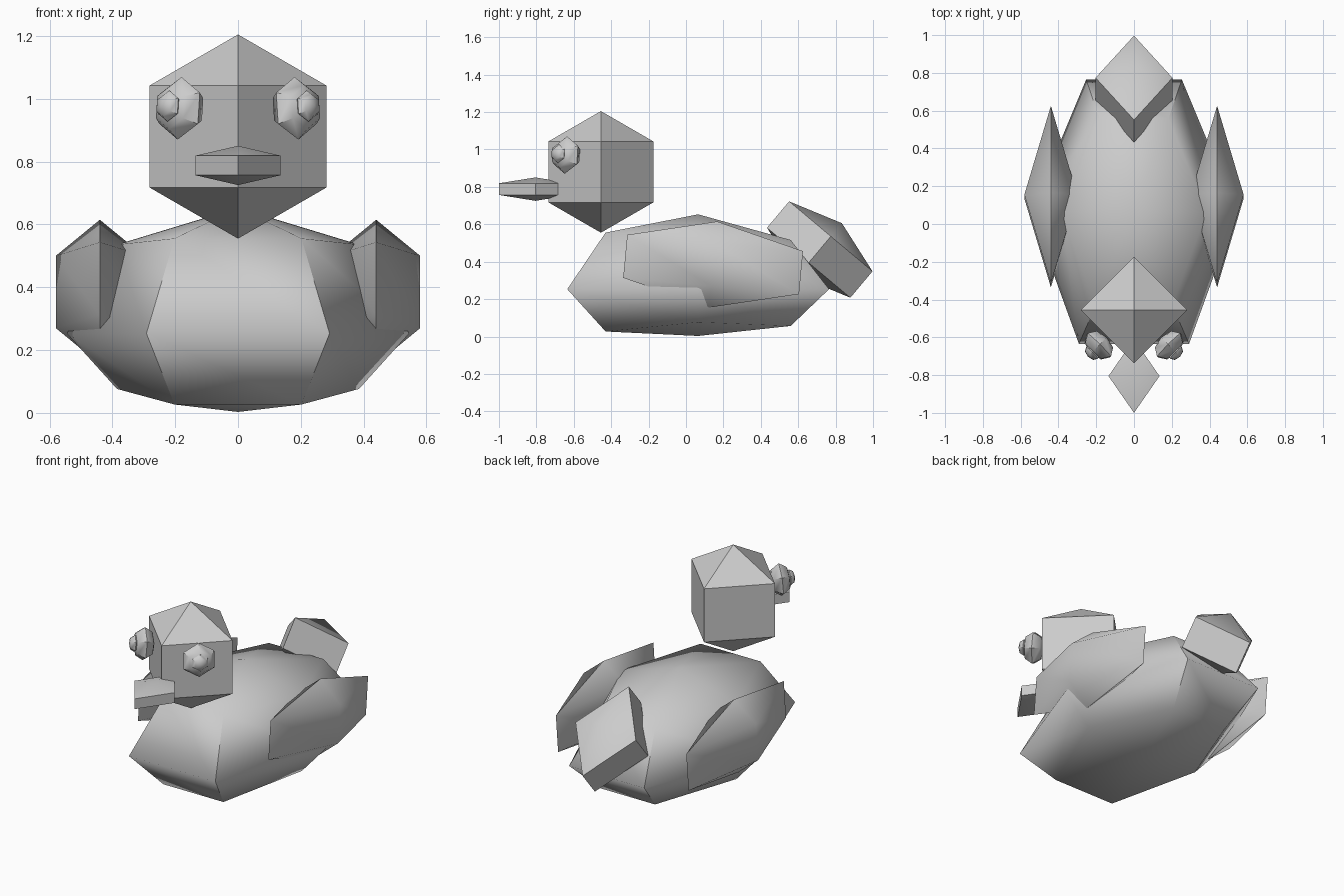
import bpy
from math import radians

cube = bpy.data.objects.get("Cube")
if cube:
    bpy.data.objects.remove(cube, do_unlink=True)

grey = bpy.data.materials.new("plain_grey")
grey.use_nodes = True
colour = (0.6, 0.6, 0.6, 1)
grey.diffuse_color = colour
grey.node_tree.nodes["Principled BSDF"].inputs["Base Color"].default_value = colour


def blob(name, centre, radii, turn=(0, 0, 0), sides=4, rings=3):
    """Low-poly sphere, stretched and turned into place."""
    bpy.ops.mesh.primitive_uv_sphere_add(segments=sides, ring_count=rings, radius=1)
    ob = bpy.context.object
    ob.name = name
    for v in ob.data.vertices:
        v.co = [c * r for c, r in zip(v.co, radii)]
    ob.location = centre
    ob.rotation_euler = [radians(a) for a in turn]
    ob.data.materials.append(grey)
    bpy.ops.object.shade_smooth_by_angle(angle=radians(50))
    return ob


# Body: six-sided hull with flat ends, taller above the rim, fuller chest
body = blob("body", (0, 0.065, 0.253), (0.808, 0.545, 1), sides=6, rings=4)
for v in body.data.vertices:
    x, y, z = v.co.y, -v.co.x, v.co.z   # quarter turn, flat end forward
    if z > 0.1:
        z = z * 0.4 - 0.04 * y
    elif z < -0.1:
        z = z * 0.25 - 0.07 * abs(y) + 0.03 * y
    v.co = (x * (1 - 0.1 * y), y, z)

# Head, beak and raised tail
blob("head", (0, -0.455, 0.88), (0.325, 0.325, 0.325))
blob("beak", (0, -0.805, 0.788), (0.156, 0.225, 0.0625))
blob("tail", (0, 0.715, 0.465), (0.235, 0.336, 0.184), (-40, 0, 0))

# Wings and eyes on both sides; the eyes' poles point outward from the face
for side, s in (("left", 1), ("right", -1)):
    blob(side + "_wing", (s * 0.44, 0.145, 0.385), (0.162, 0.545, 0.231),
         (-5.3, 0, 0))
    blob(side + "_eye", (s * 0.186, -0.642, 0.97), (0.1, 0.1, 0.06),
         (85, 0, s * 45), sides=6, rings=4)
    blob(side + "_pupil", (s * 0.222, -0.682, 0.977), (0.05, 0.05, 0.03),
         (85, 0, s * 45), sides=6, rings=4)
